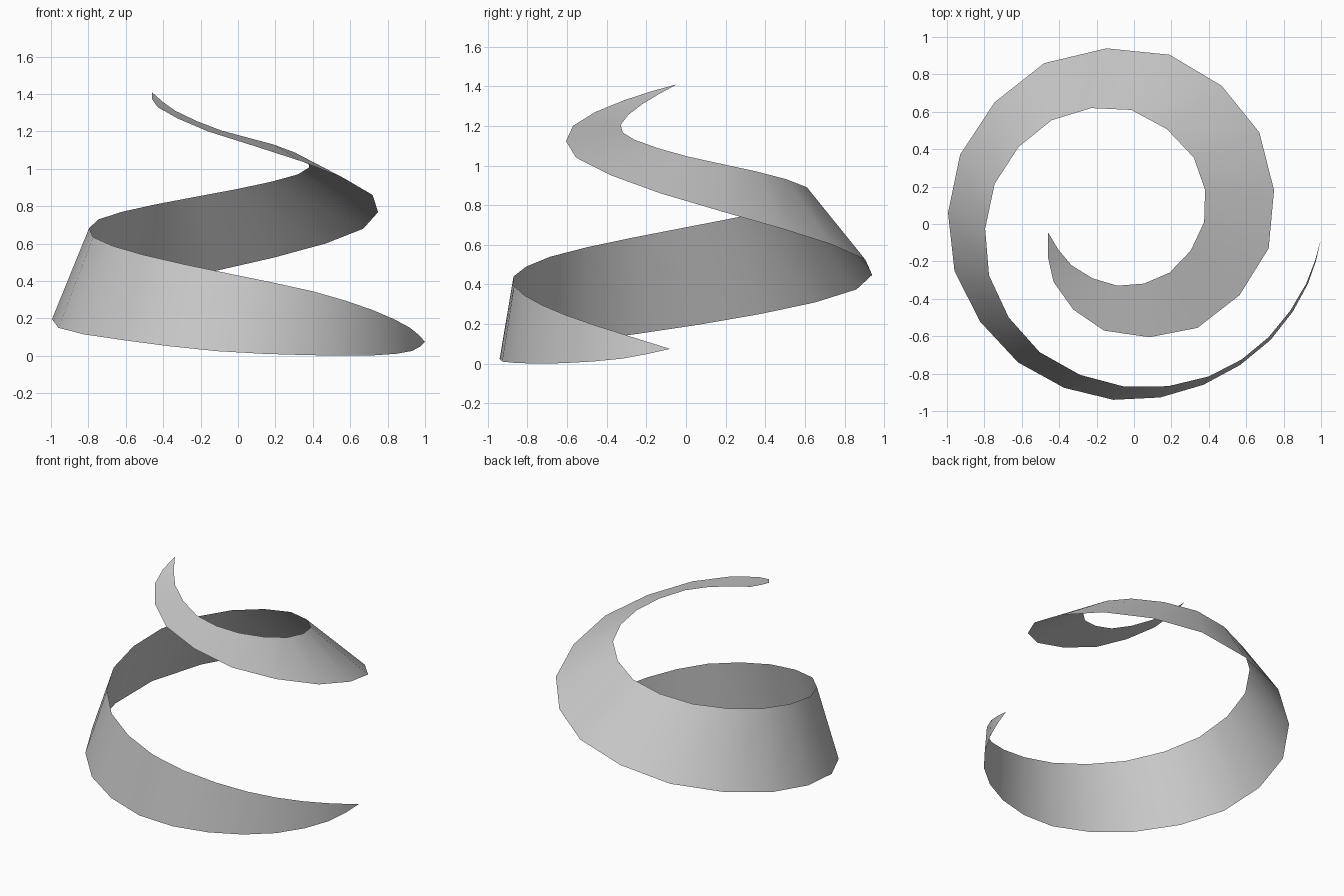
import bpy, bmesh
from mathutils import Vector

if "Cube" in bpy.data.objects:
    bpy.data.objects.remove(bpy.data.objects["Cube"])

# Guide points along the ribbon: lower edge, upper edge (they meet at both tips)
GUIDE = [
    ((1.0, -.08, .075), (1.0, -.08, .075)),
    ((.93, -.32, .026), (.92, -.32, .15)),
    ((.73, -.62, .003), (.72, -.605, .245)),
    ((.37, -.86, .004), (.40, -.815, .345)),
    ((-.11, -.94, .025), (-.05, -.87, .44)),
    ((-.62, -.74, .085), (-.505, -.685, .54)),
    ((-.96, -.25, .15), (-.775, -.275, .635)),
    ((-.93, .37, .25), (-.745, .215, .73)),
    ((-.48, .86, .375), (-.44, .555, .81)),
    ((.19, .905, .525), (-.015, .61, .89)),
    ((.67, .49, .68), (.32, .355, .97)),
    ((.72, -.13, .86), (.375, .01, 1.045)),
    ((.34, -.555, 1.04), (.19, -.26, 1.13)),
    ((-.16, -.57, 1.2), (-.09, -.33, 1.205)),
    ((-.43, -.31, 1.33), (-.335, -.22, 1.31)),
    ((-.46, -.045, 1.41), (-.46, -.045, 1.41)),
]


def refine(points):
    """Insert a smooth midpoint between each pair of guide points."""
    p = [Vector(c) for c in points]
    p = [2 * p[0] - p[1]] + p + [2 * p[-1] - p[-2]]
    out = []
    for i in range(1, len(p) - 2):
        out += [p[i], (9 * (p[i] + p[i + 1]) - p[i - 1] - p[i + 2]) / 16]
    return out + [p[-2]]


# Spiral ribbon: a single strip of quads, pinched to a point at each end
bm = bmesh.new()
lower, upper = ([bm.verts.new(c) for c in refine(edge)] for edge in zip(*GUIDE))
for i in range(len(lower) - 1):
    bm.faces.new((lower[i + 1], lower[i], upper[i], upper[i + 1]))
bmesh.ops.remove_doubles(bm, verts=bm.verts, dist=0.0005)
bm.normal_update()

# Face outward from the central axis
if sum(f.normal.dot(Vector((f.calc_center_median().x, f.calc_center_median().y, 0)))
       for f in bm.faces) < 0:
    bmesh.ops.reverse_faces(bm, faces=bm.faces)
for f in bm.faces:
    f.smooth = True

mesh = bpy.data.meshes.new("spiral_ribbon")
bm.to_mesh(mesh)
bm.free()
bpy.context.collection.objects.link(bpy.data.objects.new("spiral_ribbon", mesh))
